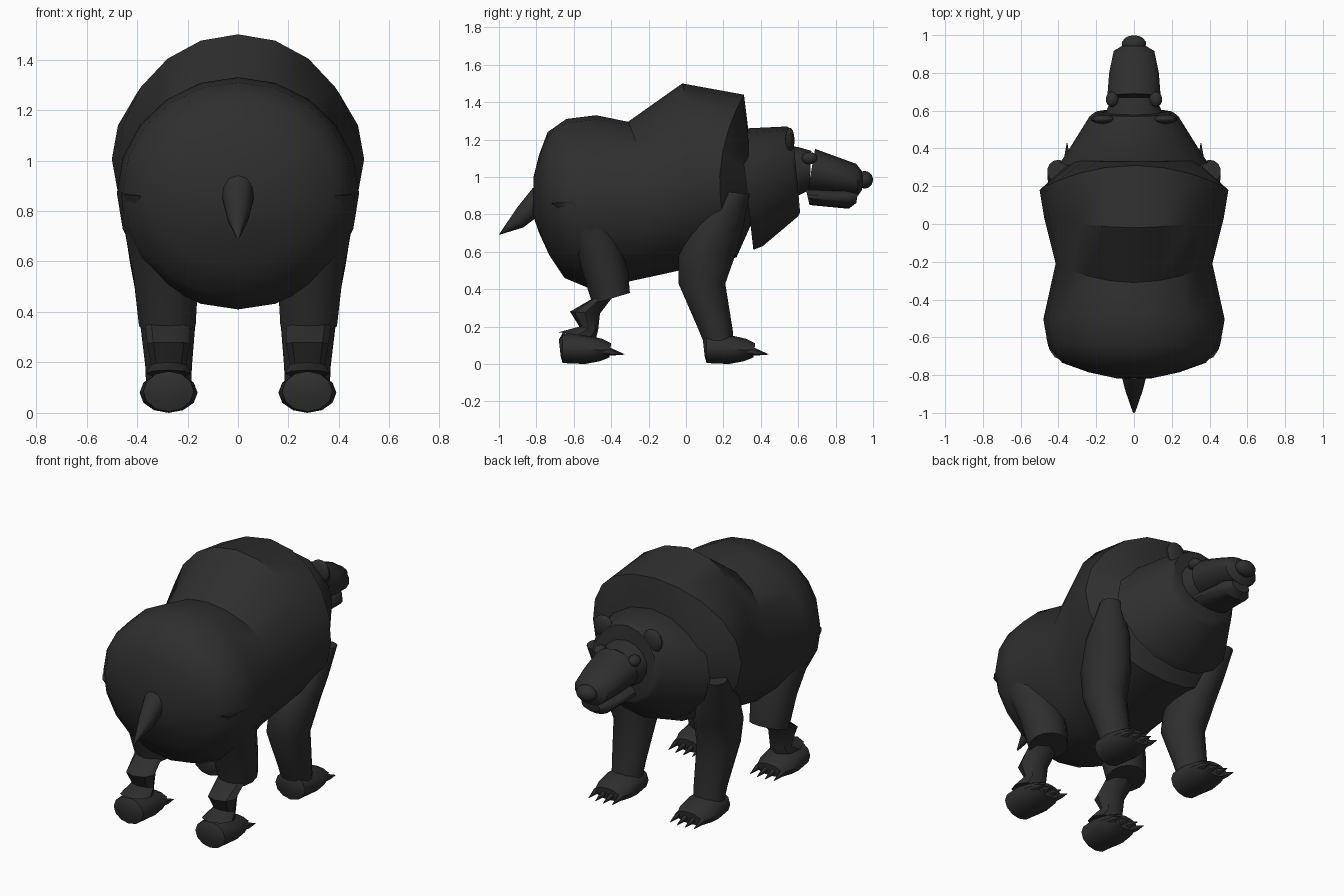
import bpy, bmesh, math
from mathutils import Vector

if "Cube" in bpy.data.objects:
    bpy.data.objects.remove(bpy.data.objects["Cube"])

fur = bpy.data.materials.new("dark_fur")
fur.diffuse_color = (0.028, 0.028, 0.028, 1)
fur.use_nodes = True
fur.node_tree.nodes["Principled BSDF"].inputs["Base Color"].default_value = fur.diffuse_color


def finish(obj, mirrored=False, angle=40):
    obj.data.materials.append(fur)
    if mirrored:
        obj.modifiers.new("mirror", 'MIRROR')
    bpy.ops.object.select_all(action='DESELECT')
    obj.select_set(True)
    bpy.context.view_layer.objects.active = obj
    bpy.ops.object.shade_smooth_by_angle(angle=math.radians(angle))
    return obj


def loft(name, rings, sides=14, mirrored=False, angle=40):
    """Each ring: (y, z) of one edge, (y, z) of the opposite edge,
    half width, x centre, and how far its sides bow along y."""
    bm = bmesh.new()
    loops = []
    for ring in rings:
        a, b, hw, cx, bow = (tuple(ring) + (0, 0))[:5]
        mid = Vector((cx, (a[0] + b[0]) / 2, (a[1] + b[1]) / 2))
        up = Vector((0, (a[0] - b[0]) / 2, (a[1] - b[1]) / 2))
        loop = []
        for i in range(sides):
            t = 2 * math.pi * i / sides
            c, s = math.sin(t), math.cos(t)
            loop.append(bm.verts.new(mid + Vector((hw * c, bow * c * c, 0)) + up * s))
        loops.append(loop)
    for p, q in zip(loops, loops[1:]):
        for i in range(sides):
            j = (i + 1) % sides
            bm.faces.new((p[i], p[j], q[j], q[i]))
    bm.faces.new(loops[0][::-1])
    bm.faces.new(loops[-1])
    bmesh.ops.recalc_face_normals(bm, faces=bm.faces)
    mesh = bpy.data.meshes.new(name)
    bm.to_mesh(mesh)
    bm.free()
    obj = bpy.data.objects.new(name, mesh)
    bpy.context.collection.objects.link(obj)
    return finish(obj, mirrored, angle)


def ball(name, centre, radii, mirrored=False):
    bm = bmesh.new()
    bmesh.ops.create_uvsphere(bm, u_segments=14, v_segments=9, radius=1)
    for v in bm.verts:
        v.co = Vector(centre) + Vector(v.co[i] * radii[i] for i in range(3))
    mesh = bpy.data.meshes.new(name)
    bm.to_mesh(mesh)
    bm.free()
    obj = bpy.data.objects.new(name, mesh)
    bpy.context.collection.objects.link(obj)
    return finish(obj, mirrored)


# Torso: rump, waist, shoulder hump and chest
loft("body", [
    ((-.815, 1.0), (-.82, .80), .09),
    ((-.785, 1.12), (-.785, .70), .24),
    ((-.74, 1.24), (-.73, .58), .38),
    ((-.64, 1.31), (-.65, .46), .455),
    ((-.48, 1.33), (-.53, .41), .48),
    ((-.31, 1.295), (-.31, .44), .415, 0, .10),
    ((-.02, 1.50), (-.08, .49), .475, 0, .08),
    ((.31, 1.44), (.27, .57), .50, 0, -.11),
    ((.33, 1.28), (.35, .75), .32),
], sides=20)

# Thick neck ruff
loft("neck", [
    ((.29, 1.25), (.36, .61), .39),
    ((.33, 1.26), (.41, .63), .36),
    ((.54, 1.27), (.60, .79), .235),
    ((.57, 1.25), (.61, .81), .21),
], sides=16)

# Head, muzzle, jaw
loft("head", [
    ((.53, 1.17), (.53, .89), .16),
    ((.60, 1.16), (.60, .90), .15),
    ((.67, 1.14), (.66, .93), .12),
])
loft("muzzle", [
    ((.69, 1.15), (.65, .92), .145),
    ((.80, 1.11), (.80, .91), .135),
    ((.91, 1.07), (.92, .90), .11),
    ((.95, 1.02), (.94, .93), .06),
])
loft("jaw", [
    ((.64, .94), (.66, .85), .12),
    ((.86, .94), (.87, .83), .10),
    ((.92, .92), (.91, .86), .06),
])
ball("nose", (0, .955, .985), (.065, .045, .047))
ball("ear", (.165, .555, 1.195), (.065, .025, .068), True)
ball("eye", (.115, .66, 1.10), (.035, .042, .033), True)

# Tail
loft("tail", [
    ((-.74, .94), (-.74, .82), .055),
    ((-.82, .94), (-.79, .79), .066),
    ((-.90, .84), (-.87, .73), .045),
    ((-.995, .70), (-1.0, .69), .006),
], sides=12)

# Legs
loft("front_leg", [
    ((.34, .91), (.22, .92), .06, .40),
    ((.31, .75), (.05, .75), .12, .335),
    ((.27, .60), (-.04, .58), .13, .30),
    ((.21, .43), (-.04, .43), .12, .28),
    ((.25, .18), (.06, .20), .095, .275),
    ((.25, .08), (.11, .08), .09, .275),
], mirrored=True)
loft("thigh", [
    ((-.43, .89), (-.72, .86), .08, .385),
    ((-.37, .70), (-.64, .72), .14, .31),
    ((-.31, .50), (-.57, .54), .13, .285),
    ((-.30, .38), (-.50, .32), .115, .28),
], mirrored=True)
loft("shank", [
    ((-.36, .40), (-.50, .35), .09, .28),
    ((-.46, .27), (-.62, .28), .085, .275),
    ((-.47, .18), (-.57, .20), .07, .275),
    ((-.48, .14), (-.68, .17), .09, .275),
], sides=8, mirrored=True)

# Paws, each with four claws
for name, y in (("front", .09), ("rear", -.68)):
    loft(name + "_paw", [
        ((y, .13), (y + .01, .04), .06, .275),
        ((y + .02, .165), (y + .02, .005), .10, .275),
        ((y + .12, .16), (y + .14, 0), .115, .275),
        ((y + .23, .135), (y + .22, .015), .105, .275),
        ((y + .28, .11), (y + .27, .035), .085, .275),
    ], sides=12, mirrored=True)
    for k in range(4):
        x = .275 + (k - 1.5) * .053
        start = y + .24 + (.01 if k in (1, 2) else 0)
        loft(f"{name}_claw_{k + 1}", [
            ((start - .02, .095), (start - .02, .05), .018, x),
            ((start + .03, .085), (start + .03, .045), .016, x),
            ((start + .10, .053), (start + .10, .05), .002, x),
        ], sides=6, mirrored=True)
